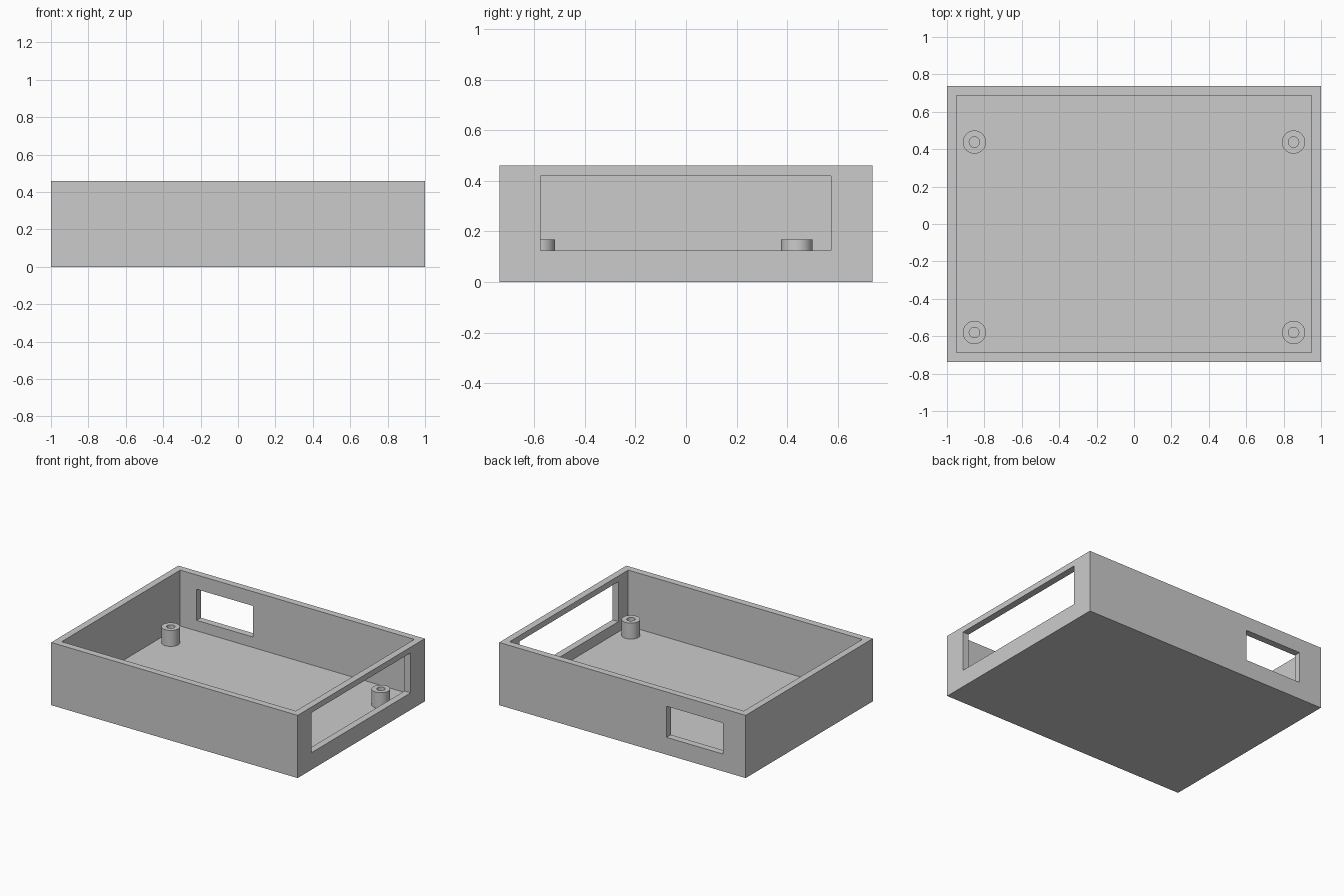
import bpy
import bmesh
from math import radians
from mathutils import Matrix, Vector

default_cube = bpy.data.objects.get("Cube")
if default_cube:
    bpy.data.objects.remove(default_cube, do_unlink=True)

# Main dimensions
HALF_X, HALF_Y, HEIGHT = 1.0, 0.737, 0.46
WALL, FLOOR = 0.05, 0.05
POST_TOP, POST_RADIUS, HOLE_RADIUS = 0.167, 0.062, 0.028

grey = bpy.data.materials.new("light_grey")
grey.use_nodes = True
grey.diffuse_color = (0.6, 0.6, 0.6, 1)
grey.node_tree.nodes["Principled BSDF"].inputs["Base Color"].default_value = grey.diffuse_color


def add_object(name, bm):
    mesh = bpy.data.meshes.new(name)
    bm.to_mesh(mesh)
    bm.free()
    mesh.materials.append(grey)
    obj = bpy.data.objects.new(name, mesh)
    bpy.context.collection.objects.link(obj)
    return obj


def select_only(obj):
    bpy.ops.object.select_all(action='DESELECT')
    obj.select_set(True)
    bpy.context.view_layer.objects.active = obj


def box(name, low, high):
    low, high = Vector(low), Vector(high)
    bm = bmesh.new()
    bmesh.ops.create_cube(bm, size=1, matrix=Matrix.Translation((low + high) / 2)
                          @ Matrix.Diagonal((*(high - low), 1)))
    return add_object(name, bm)


def cut(target, cutter):
    cutter.hide_render = True
    mod = target.modifiers.new(cutter.name, 'BOOLEAN')
    mod.operation = 'DIFFERENCE'
    mod.solver = 'EXACT'
    mod.object = cutter
    select_only(target)
    bpy.ops.object.modifier_apply(modifier=mod.name)
    bpy.data.objects.remove(cutter, do_unlink=True)


# Open tray with a wide side opening and a small back window
tray = box("tray", (-HALF_X, -HALF_Y, 0), (HALF_X, HALF_Y, HEIGHT))
inner_x, inner_y = HALF_X - WALL, HALF_Y - WALL
cut(tray, box("cavity_cutter", (-inner_x, -inner_y, FLOOR), (inner_x, inner_y, HEIGHT + 0.1)))
cut(tray, box("side_opening_cutter", (0.9, -0.575, 0.125), (1.1, 0.573, 0.418)))
cut(tray, box("back_window_cutter", (-0.817, 0.6, 0.127), (-0.358, 0.85, 0.355)))


# Hollow mounting posts, lathed from a rectangular profile
def post(name, x, y):
    bm = bmesh.new()
    profile = [(HOLE_RADIUS, FLOOR), (HOLE_RADIUS, POST_TOP),
               (POST_RADIUS, POST_TOP), (POST_RADIUS, FLOOR)]
    verts = [bm.verts.new((r, 0, z)) for r, z in profile]
    edges = [bm.edges.new(pair) for pair in zip(verts, verts[1:])]
    bmesh.ops.spin(bm, geom=verts + edges, cent=(0, 0, 0), axis=(0, 0, 1),
                   angle=radians(360), steps=48, use_merge=True)
    bmesh.ops.remove_doubles(bm, verts=bm.verts, dist=0.0001)
    bmesh.ops.recalc_face_normals(bm, faces=bm.faces)
    # Outward direction check on the top ring
    if any(f.normal.z < -0.5 for f in bm.faces):
        bmesh.ops.reverse_faces(bm, faces=bm.faces)
    obj = add_object(name, bm)
    obj.location = (x, y, 0)
    select_only(obj)
    bpy.ops.object.shade_smooth_by_angle(angle=radians(30))


for side, x in (("right", -0.853), ("left", 0.853)):
    for end, y in (("front", -0.58), ("back", 0.438)):
        post(f"{end}_{side}_post", x, y)
